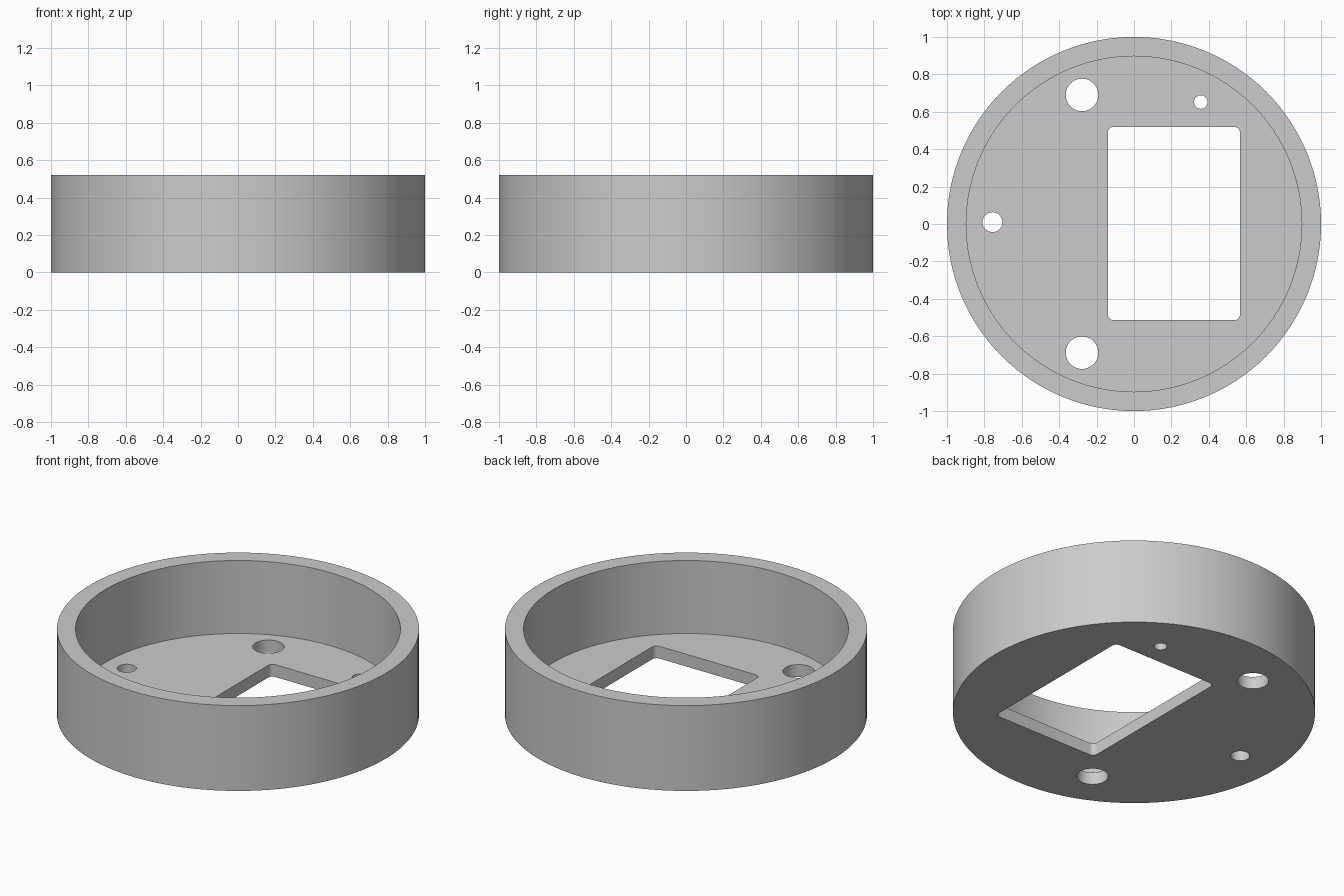
import bpy, bmesh
from math import cos, sin, pi, radians

cube = bpy.data.objects.get("Cube")
if cube:
    bpy.data.objects.remove(cube)

HEIGHT, FLOOR, INNER = 0.52, 0.075, 0.897

grey = bpy.data.materials.new("plain grey")
grey.use_nodes = True
colour = (0.6, 0.6, 0.6, 1)
grey.diffuse_color = colour
grey.node_tree.nodes["Principled BSDF"].inputs["Base Color"].default_value = colour


def arc(cx, cy, r, start=0, sweep=2 * pi, n=48, closed=True):
    steps = n if closed else n - 1
    return [(cx + r * cos(start + sweep * i / steps),
             cy + r * sin(start + sweep * i / steps)) for i in range(n)]


def prism(name, outline, z0, z1):
    """Upright solid from a flat outline."""
    bm = bmesh.new()
    base = bm.faces.new([bm.verts.new((x, y, z0)) for x, y in outline])
    top = bmesh.ops.extrude_face_region(bm, geom=[base])["geom"]
    bmesh.ops.translate(bm, vec=(0, 0, z1 - z0),
                        verts=[v for v in top if isinstance(v, bmesh.types.BMVert)])
    bmesh.ops.recalc_face_normals(bm, faces=bm.faces)
    mesh = bpy.data.meshes.new(name)
    bm.to_mesh(mesh)
    bm.free()
    mesh.materials.append(grey)
    obj = bpy.data.objects.new(name, mesh)
    bpy.context.collection.objects.link(obj)
    return obj


def rounded_rectangle(x0, x1, y0, y1, r):
    corners = [(x1 - r, y1 - r), (x0 + r, y1 - r), (x0 + r, y0 + r), (x1 - r, y0 + r)]
    return [p for i, (x, y) in enumerate(corners)
            for p in arc(x, y, r, i * pi / 2, pi / 2, 7, False)]


# Round housing
housing = prism("round_housing", arc(0, 0, 1, n=128), 0, HEIGHT)

# Cavity, rectangular window and round holes
cutters = [
    prism("cavity_cutter", arc(0, 0, INNER, n=128), FLOOR, HEIGHT + 0.2),
    prism("window_cutter", rounded_rectangle(-0.14, 0.567, -0.514, 0.519, 0.03), -0.2, 0.3),
]
holes = [(-0.278, 0.69, 0.087), (-0.278, -0.688, 0.087),
         (0.357, 0.652, 0.036), (-0.757, 0.01, 0.053)]
for x, y, r in holes:
    cutters.append(prism("hole_cutter", arc(x, y, r), -0.2, 0.3))

for cutter in cutters:
    cut = housing.modifiers.new(cutter.name, 'BOOLEAN')
    cut.operation = 'DIFFERENCE'
    cut.solver = 'EXACT'
    cut.object = cutter

# Bake the cuts and drop the cutters
graph = bpy.context.evaluated_depsgraph_get()
baked = bpy.data.meshes.new_from_object(housing.evaluated_get(graph))
housing.modifiers.clear()
housing.data = baked
for cutter in cutters:
    bpy.data.objects.remove(cutter)

# Smooth walls with crisp rims
bpy.ops.object.select_all(action='DESELECT')
housing.select_set(True)
bpy.context.view_layer.objects.active = housing
bpy.ops.object.shade_smooth_by_angle(angle=radians(30))
